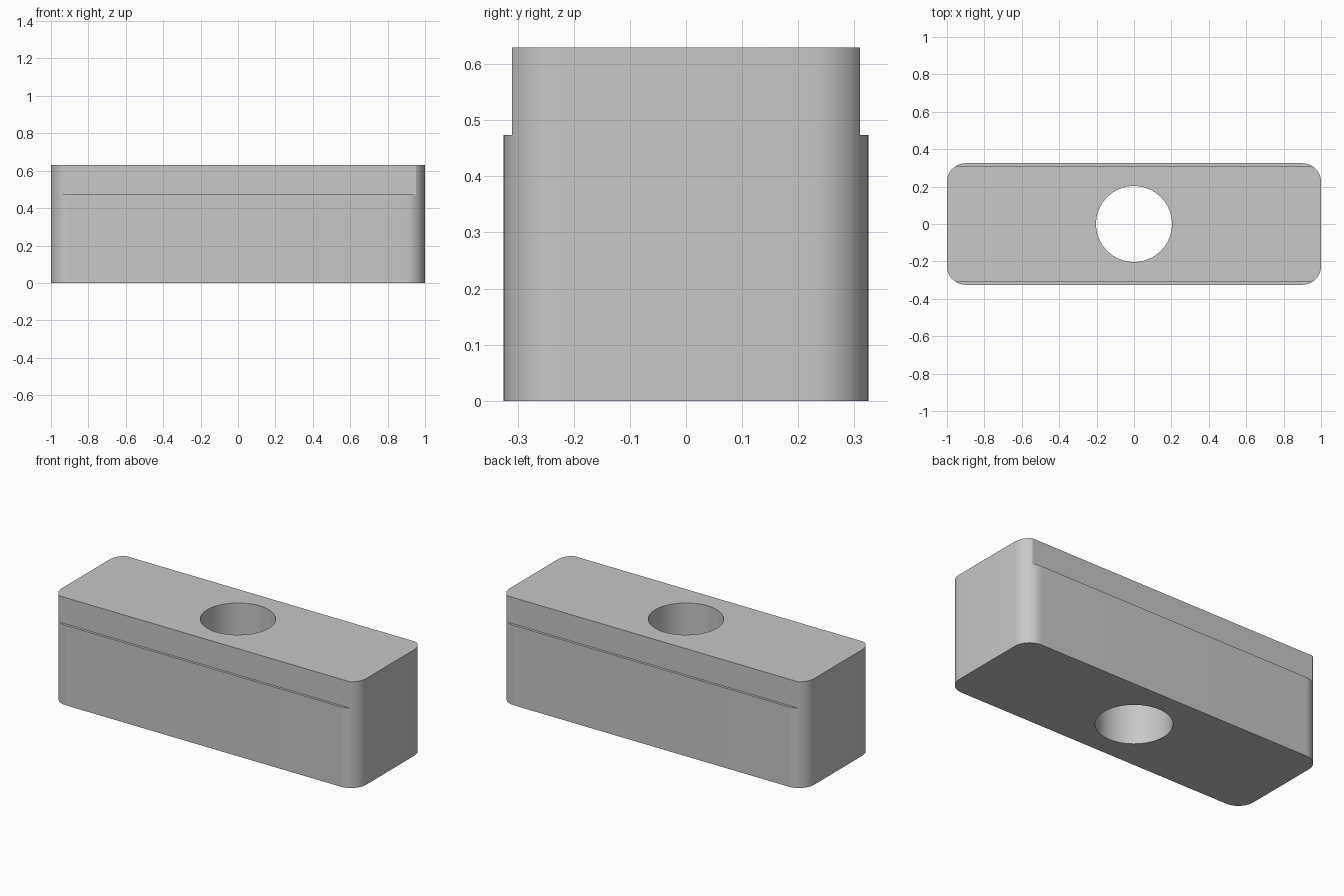
import bpy
import bmesh
from math import sin, cos, pi

if "Cube" in bpy.data.objects:
    bpy.data.objects.remove(bpy.data.objects["Cube"], do_unlink=True)

LENGTH, WIDTH, HEIGHT = 2.0, 0.65, 0.63
CORNER, HOLE = 0.1, 0.203
STEP_Y, STEP_Z = 0.31, 0.474

grey = bpy.data.materials.new("plain grey")
grey.use_nodes = True
colour = (0.57, 0.57, 0.57, 1)
grey.diffuse_color = colour
grey.node_tree.nodes["Principled BSDF"].inputs["Base Color"].default_value = colour


def prism(name, outline, bottom, top):
    """Extrude a closed outline straight up."""
    bm = bmesh.new()
    base = bm.faces.new([bm.verts.new((x, y, bottom)) for x, y in outline])
    new = bmesh.ops.extrude_face_region(bm, geom=[base])["geom"]
    verts = [g for g in new if isinstance(g, bmesh.types.BMVert)]
    bmesh.ops.translate(bm, verts=verts, vec=(0, 0, top - bottom))
    bmesh.ops.recalc_face_normals(bm, faces=bm.faces)
    mesh = bpy.data.meshes.new(name)
    bm.to_mesh(mesh)
    bm.free()
    mesh.materials.append(grey)
    obj = bpy.data.objects.new(name, mesh)
    bpy.context.collection.objects.link(obj)
    return obj


def arc(cx, cy, radius, start, sweep, steps):
    angles = [start + sweep * i / steps for i in range(steps + 1)]
    return [(cx + radius * cos(a), cy + radius * sin(a)) for a in angles]


# Block with rounded upright corners
cx, cy = LENGTH / 2 - CORNER, WIDTH / 2 - CORNER
outline = []
for i, (sx, sy) in enumerate([(1, 1), (-1, 1), (-1, -1), (1, -1)]):
    outline += arc(sx * cx, sy * cy, CORNER, i * pi / 2, pi / 2, 16)
block = prism("slot_block", outline, 0, HEIGHT)

# Cutters for the round through hole and the two long shoulders
cutters = [prism("hole_cutter", arc(0, 0, HOLE, 0, 2 * pi, 64)[:-1], -0.1, HEIGHT + 0.1)]
for side, s in (("front", -1), ("back", 1)):
    a, b = s * STEP_Y, s * WIDTH
    rect = [(-LENGTH, a), (LENGTH, a), (LENGTH, b), (-LENGTH, b)]
    cutters.append(prism(side + "_shoulder_cutter", rect, STEP_Z, HEIGHT + 0.1))

bpy.ops.object.select_all(action="DESELECT")
block.select_set(True)
bpy.context.view_layer.objects.active = block
for cutter in cutters:
    cutter.hide_render = True
    mod = block.modifiers.new(cutter.name, "BOOLEAN")
    mod.operation = "DIFFERENCE"
    mod.solver = "EXACT"
    mod.object = cutter
    bpy.ops.object.modifier_apply(modifier=mod.name)
for cutter in cutters:
    bpy.data.objects.remove(cutter, do_unlink=True)

bpy.ops.object.shade_smooth_by_angle(angle=pi / 6)
